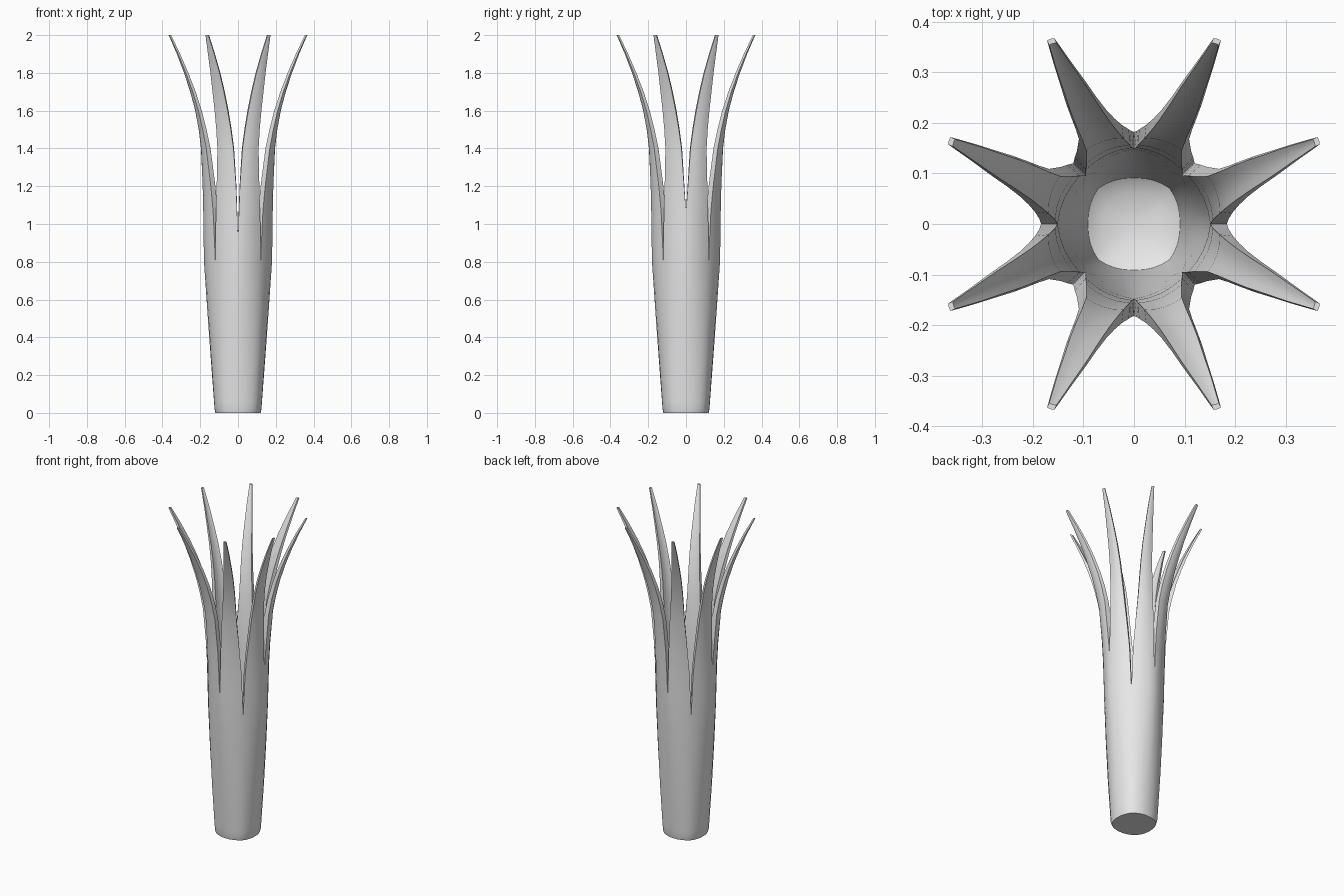
import bpy, bmesh, math
from mathutils import Vector

if "Cube" in bpy.data.objects:
    bpy.data.objects.remove(bpy.data.objects["Cube"])

# One blade sector (of eight): z, edge A (x, y), edge B (x, y), wall thickness
ROWS = [
    (0.00, 0.000, 0.120, 0.090, 0.090, 0.035),
    (0.02, 0.000, 0.124, 0.094, 0.094, 0.035),
    (0.06, 0.000, 0.127, 0.096, 0.096, 0.036),
    (0.30, 0.000, 0.145, 0.106, 0.106, 0.036),
    (0.55, 0.000, 0.163, 0.114, 0.114, 0.036),
    (0.80, 0.000, 0.180, 0.120, 0.120, 0.035),
    (0.92, 0.000, 0.182, 0.119, 0.125, 0.034),
    (1.07, 0.005, 0.184, 0.117, 0.132, 0.033),
    (1.20, 0.010, 0.187, 0.113, 0.144, 0.031),
    (1.40, 0.024, 0.196, 0.109, 0.168, 0.027),
    (1.50, 0.038, 0.208, 0.115, 0.187, 0.024),
    (1.60, 0.055, 0.226, 0.124, 0.210, 0.021),
    (1.70, 0.075, 0.252, 0.135, 0.240, 0.018),
    (1.80, 0.098, 0.285, 0.146, 0.276, 0.015),
    (1.90, 0.126, 0.323, 0.159, 0.317, 0.012),
    (2.00, 0.157, 0.367, 0.172, 0.363, 0.010),
]
SEG = 4          # strips across a blade
FIRST_IN = 2     # first row of the inner wall
CORNER_NOTCH = 0.80

bm = bmesh.new()


def face(*pts):
    bm.faces.new([bm.verts.new(p) for p in pts])


def sector(sx, sy, swap):
    notch = 1.07 if swap else 0.92

    def place(x, y, z):
        return Vector((sx * y, sy * x, z)) if swap else Vector((sx * x, sy * y, z))

    outer, inner = [], []
    for z, ax, ay, bx, by, t in ROWS:
        if z <= notch:
            ax = 0.0
        o_row, i_row = [], []
        for j in range(SEG + 1):
            u = j / SEG
            bulge = 0.35 * (bx - ax) * u * (1 - u)
            x = ax + (bx - ax) * u + bulge * 0.4
            y = ay + (by - ay) * u + bulge
            s = 1 - t / math.hypot(x, y)
            o_row.append(place(x, y, z))
            i_row.append(place(x * s, y * s, z))
        outer.append(o_row)
        inner.append(i_row)

    # outer and inner walls, plus the cut edges above the notches
    for i in range(len(ROWS) - 1):
        o0, o1, n0, n1 = outer[i], outer[i + 1], inner[i], inner[i + 1]
        for j in range(SEG):
            face(o0[j], o0[j + 1], o1[j + 1], o1[j])
            if i >= FIRST_IN:
                face(n0[j], n1[j], n1[j + 1], n0[j + 1])
        for col, start in ((0, notch), (SEG, CORNER_NOTCH)):
            if ROWS[i][0] >= start:
                face(o0[col], o1[col], n1[col], n0[col])

    # tip, underside and inner floor
    rim = inner[FIRST_IN]
    floor = [Vector((p.x * 0.68, p.y * 0.68, 0.04)) for p in rim]
    for j in range(SEG):
        face(outer[-1][j], outer[-1][j + 1], inner[-1][j + 1], inner[-1][j])
        face(outer[0][j], outer[0][j + 1], Vector((0, 0, 0)))
        face(rim[j], rim[j + 1], floor[j + 1], floor[j])
        face(floor[j], floor[j + 1], Vector((0, 0, 0.04)))


for sx in (-1, 1):
    for sy in (-1, 1):
        for swap in (False, True):
            sector(sx, sy, swap)

bmesh.ops.remove_doubles(bm, verts=bm.verts[:], dist=0.0003)
bmesh.ops.recalc_face_normals(bm, faces=bm.faces[:])

# Bladed hollow stalk
mesh = bpy.data.meshes.new("bladed_stalk")
bm.to_mesh(mesh)
bm.free()
stalk = bpy.data.objects.new("bladed_stalk", mesh)
bpy.context.collection.objects.link(stalk)

grey = bpy.data.materials.new("light_grey")
grey.diffuse_color = (0.8, 0.8, 0.8, 1.0)
grey.use_nodes = True
grey.node_tree.nodes["Principled BSDF"].inputs["Base Color"].default_value = grey.diffuse_color
mesh.materials.append(grey)

bpy.context.view_layer.objects.active = stalk
stalk.select_set(True)
bpy.ops.object.shade_smooth_by_angle(angle=math.radians(40))
